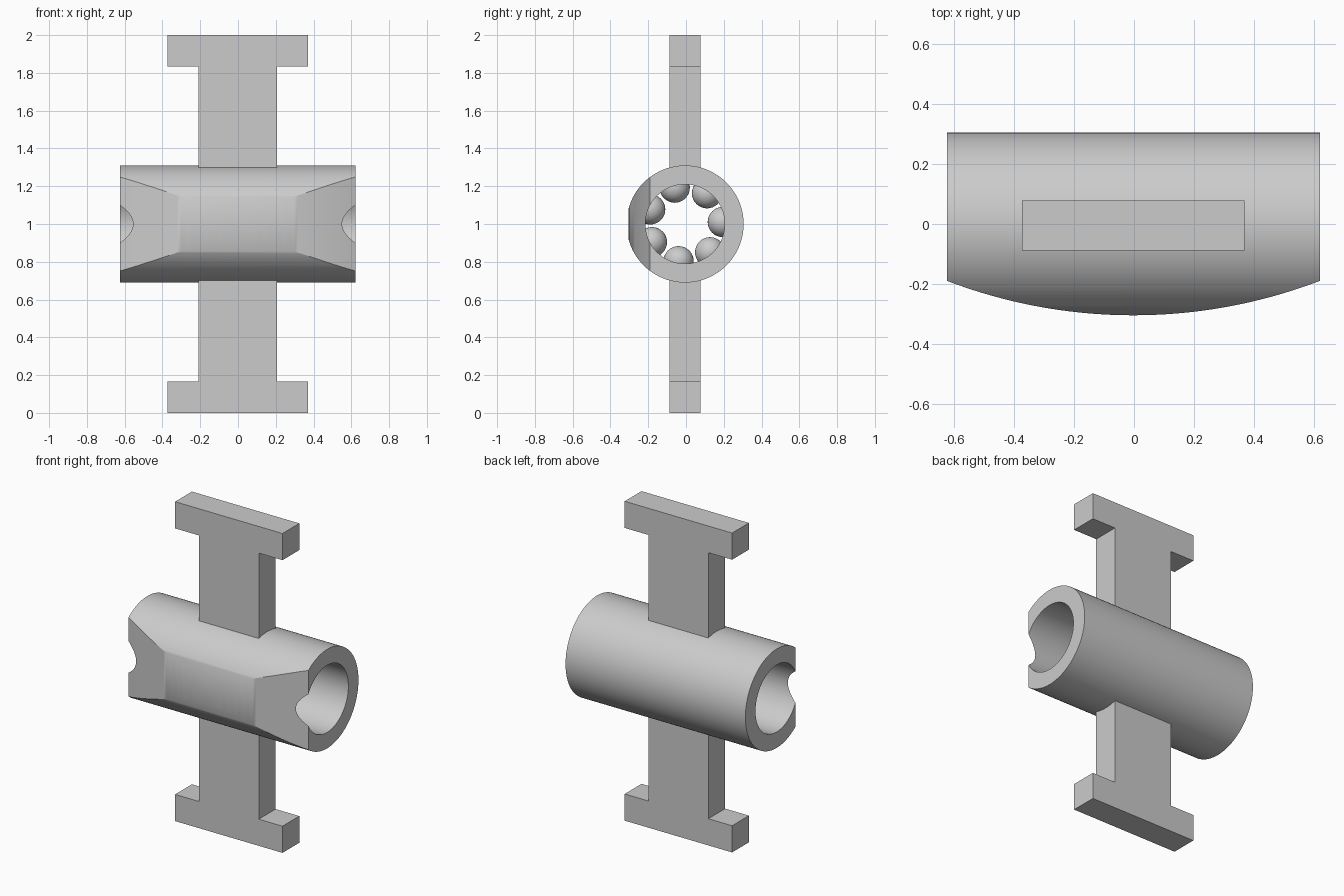
import bpy, bmesh, math
from mathutils import Vector

cube = bpy.data.objects.get("Cube")
if cube:
    bpy.data.objects.remove(cube, do_unlink=True)

# Main dimensions
CENTRE = Vector((-0.002, -0.005, 1.0))
HALF_LENGTH, OUTER, BORE = 0.623, 0.31, 0.21
ARC_FRONT, ARC_END = -0.305, -0.19
BALLS, BALL_RING, BALL_RADIUS = 7, 0.20, 0.08

grey = bpy.data.materials.new("plain grey")
grey.use_nodes = True
colour = (0.6, 0.6, 0.6, 1)
grey.diffuse_color = colour
grey.node_tree.nodes["Principled BSDF"].inputs["Base Color"].default_value = colour


def prism(name, profile, direction):
    """Extrude a closed 3D outline along a direction."""
    bm = bmesh.new()
    face = bm.faces.new([bm.verts.new(p) for p in profile])
    side = bmesh.ops.extrude_face_region(bm, geom=[face])["geom"]
    bmesh.ops.translate(bm, vec=direction, verts=[v for v in side if isinstance(v, bmesh.types.BMVert)])
    bmesh.ops.recalc_face_normals(bm, faces=bm.faces)
    mesh = bpy.data.meshes.new(name)
    bm.to_mesh(mesh)
    bm.free()
    mesh.materials.append(grey)
    obj = bpy.data.objects.new(name, mesh)
    bpy.context.collection.objects.link(obj)
    return obj


def rod(name, radius, half, sides=128):
    turn = [math.tau * i / sides for i in range(sides)]
    ring = [CENTRE + Vector((-half, radius * math.cos(a), radius * math.sin(a))) for a in turn]
    return prism(name, ring, Vector((2 * half, 0, 0)))


def select_only(obj):
    bpy.ops.object.select_all(action="DESELECT")
    obj.select_set(True)
    bpy.context.view_layer.objects.active = obj


def cut(target, cutter):
    mod = target.modifiers.new("cut", "BOOLEAN")
    mod.operation, mod.solver, mod.object = "DIFFERENCE", "EXACT", cutter
    select_only(target)
    bpy.ops.object.modifier_apply(modifier=mod.name)
    bpy.data.objects.remove(cutter, do_unlink=True)


# Tube with a bore, trimmed by a bowed front face
tube = rod("tube", OUTER, HALF_LENGTH)
cut(tube, rod("bore_cutter", BORE, 1))

sag = ARC_END - ARC_FRONT
arc_radius = (HALF_LENGTH ** 2 + sag ** 2) / (2 * sag)
reach = 0.8
outline = [Vector((reach, -1, 0.5)), Vector((-reach, -1, 0.5))]
for i in range(81):
    x = reach * (i / 40 - 1)
    y = ARC_FRONT + arc_radius - math.sqrt(arc_radius ** 2 - x ** 2)
    outline.append(Vector((x + CENTRE.x, y, 0.5)))
cut(tube, prism("front_cutter", outline, Vector((0, 0, 1))))
select_only(tube)
bpy.ops.object.shade_smooth_by_angle(angle=math.radians(30))

# T-shaped posts above and below, rooted in the tube wall
half_profile = [(0.208, 0.25), (0.208, 0.833), (0.372, 0.833), (0.372, 1.0)]
both = half_profile + [(-x, z) for x, z in reversed(half_profile)]
for name, sign in (("upper_post", 1), ("lower_post", -1)):
    points = [CENTRE + Vector((x, -0.083, sign * z)) for x, z in both]
    prism(name, points, Vector((0, 0.166, 0)))

# Ring of bearing balls set in the bore
for i in range(BALLS):
    a = math.radians(3) + math.tau * i / BALLS
    spot = CENTRE + Vector((0, BALL_RING * math.cos(a), BALL_RING * math.sin(a)))
    bpy.ops.mesh.primitive_uv_sphere_add(segments=32, ring_count=16, radius=BALL_RADIUS, location=spot)
    ball = bpy.context.object
    ball.name = f"bearing_ball_{i + 1}"
    ball.data.materials.append(grey)
    bpy.ops.object.shade_smooth()
